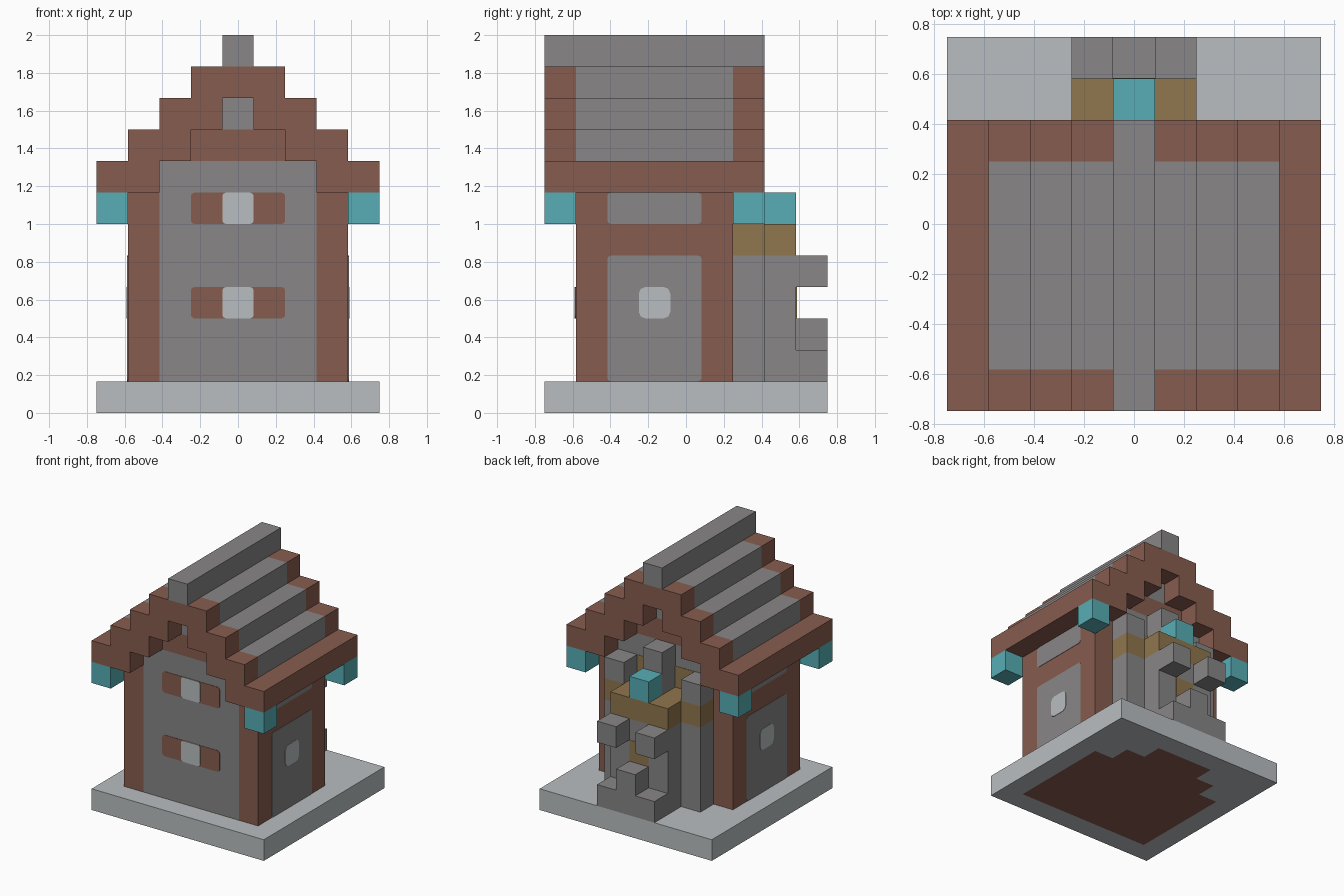
import bpy, bmesh
from mathutils import Vector

if "Cube" in bpy.data.objects:
    bpy.data.objects.remove(bpy.data.objects["Cube"], do_unlink=True)

C = 1 / 6      # edge of one building block


def material(name, rgb):
    lin = [((c / 255 + 0.055) / 1.055) ** 2.4 for c in rgb] + [1]
    m = bpy.data.materials.new(name)
    m.use_nodes = True
    m.diffuse_color = lin
    m.node_tree.nodes["Principled BSDF"].inputs["Base Color"].default_value = lin
    return m


BROWN = material("brown_brick", (135, 92, 78))
GREY = material("grey_stone", (136, 134, 134))
LIGHT = material("light_stone", (185, 190, 192))
TEAL = material("teal_lamp", (87, 174, 181))
GOLD = material("ochre_wood", (144, 118, 77))


def finish(name, bm, *mats):
    bmesh.ops.recalc_face_normals(bm, faces=bm.faces)
    me = bpy.data.meshes.new(name)
    bm.to_mesh(me)
    bm.free()
    for m in mats:
        me.materials.append(m)
    ob = bpy.data.objects.new(name, me)
    bpy.context.collection.objects.link(ob)
    return ob


def solid(name, lo, hi, mat, axis=None, radius=0.02):
    """Box between two corners; corners around an axis may be rounded."""
    lo, hi = Vector(lo), Vector(hi)
    bm = bmesh.new()
    bmesh.ops.create_cube(bm, size=1)
    for v in bm.verts:
        v.co = (lo + hi) / 2 + v.co * (hi - lo)
    if axis is not None:
        edges = [e for e in bm.edges
                 if abs((e.verts[0].co - e.verts[1].co).normalized()[axis]) > 0.9]
        bmesh.ops.bevel(bm, geom=edges, offset=radius, segments=2,
                        profile=0.5, affect='EDGES')
    return finish(name, bm, mat)


def blocks(name, i, j, k, mat):
    """Box of whole blocks: i from the centre line, j from the front, k up."""
    (i0, i1), (j0, j1), (k0, k1) = i, j, k
    return solid(name,
                 ((i0 - 0.5) * C, j0 * C - 0.75, k0 * C),
                 ((i1 + 0.5) * C, (j1 + 1) * C - 0.75, (k1 + 1) * C), mat)


def sides(name, i, j, k, mat):
    blocks(name + "_left", i, j, k, mat)
    blocks(name + "_right", (-i[1], -i[0]), j, k, mat)


# Base slab, with the house footprint in brick on the underside
bm = bmesh.new()
bmesh.ops.create_grid(bm, x_segments=9, y_segments=9, size=0.75)
for f in bm.faces:
    c = f.calc_center_median()
    i, j = abs(round(c.x / C)), int((c.y + 0.75) / C)
    reach = 3 if 1 <= j <= 5 else {6: 2, 7: 1}.get(j, -1)
    f.material_index = int(i <= reach)
top = bmesh.ops.extrude_face_region(bm, geom=bm.faces[:], use_keep_orig=True)["geom"]
for v in top:
    if isinstance(v, bmesh.types.BMVert):
        v.co.z = C
for f in bm.faces:
    if f.calc_center_median().z > 0.01:
        f.material_index = 0
finish("base_slab", bm, LIGHT, BROWN)

# House body and gable filling
blocks("house_core", (-2, 2), (1, 5), (1, 7), GREY)
sides("side_wall", (3, 3), (1, 5), (1, 6), BROWN)
blocks("gable_band", (-1, 1), (1, 5), (8, 8), BROWN)
blocks("gable_peak", (0, 0), (1, 5), (9, 9), GREY)

# Stepped roof
sides("eave", (3, 4), (0, 6), (7, 7), BROWN)
for k, i in ((8, (2, 3)), (9, (1, 2)), (10, (0, 1))):
    sides(f"roof_course_{k}", i, (1, 5), (k, k), GREY)
    for end, j in (("front", 0), ("back", 6)):
        sides(f"{end}_trim_{k}", i, (j, j), (k, k), BROWN)
blocks("roof_ridge", (0, 0), (0, 6), (11, 11), GREY)

# Corner lamps
for end, j in (("front", 0), ("back", 6)):
    sides(f"{end}_lamp", (4, 4), (j, j), (6, 6), TEAL)

# Front windows with brick flanks
y = -0.75 + C
for k in (3, 6):
    z0, z1 = k * C, (k + 1) * C
    solid("window_flanks", (-1.5 * C, y - 0.003, z0), (1.5 * C, y + 0.01, z1), BROWN, 1)
    solid("window_pane", (-C / 2, y - 0.006, z0), (C / 2, y + 0.01, z1), LIGHT, 1)

# Side panels and round-cornered side windows
for s, side in ((1, "left"), (-1, "right")):
    def plate(name, y0, y1, z0, z1, t, mat, r=0.02):
        xs = sorted((s * (3.5 * C - 0.004), s * (3.5 * C + t)))
        solid(f"{side}_{name}", (xs[0], y0, z0), (xs[1], y1, z1), mat, 0, r)
    ya, yb = 2 * C - 0.75, 5 * C - 0.75
    plate("lower_panel", ya, yb, C, 5 * C, 0.003, GREY)
    plate("upper_panel", ya, yb, 6 * C, 7 * C, 0.003, GREY)
    plate("window", ya + C, yb - C, 3 * C, 4 * C, 0.006, LIGHT, 0.035)

# Rear pillars with an ochre band
for n, k, mat in (("foot", (1, 4), GREY), ("band", (5, 5), GOLD), ("cap", (6, 6), GREY)):
    sides("pillar_" + n, (2, 2), (6, 6), k, mat)

# Rear hearth, shelf and lamp
blocks("hearth", (-1, 1), (6, 7), (1, 4), GREY)
blocks("shelf", (-1, 1), (6, 7), (5, 5), GOLD)
blocks("chimney", (0, 0), (6, 6), (6, 7), GREY)
blocks("shelf_lamp", (0, 0), (7, 7), (6, 6), TEAL)
blocks("hearth_step", (-1, 1), (8, 8), (1, 1), GREY)
blocks("hearth_block", (0, 0), (8, 8), (2, 2), GREY)
sides("bracket", (1, 1), (8, 8), (4, 4), GREY)

# Ochre inlays in the hearth and beside the chimney
yh, yw = 8 * C - 0.75, 6 * C - 0.75
solid("hearth_inlay", (-C / 2, yh - 0.004, 3 * C), (C / 2, yh + 0.003, 4 * C), GOLD)
solid("rear_inlay", (-1.5 * C, yw - 0.004, 6 * C), (1.5 * C, yw + 0.003, 7 * C), GOLD)
